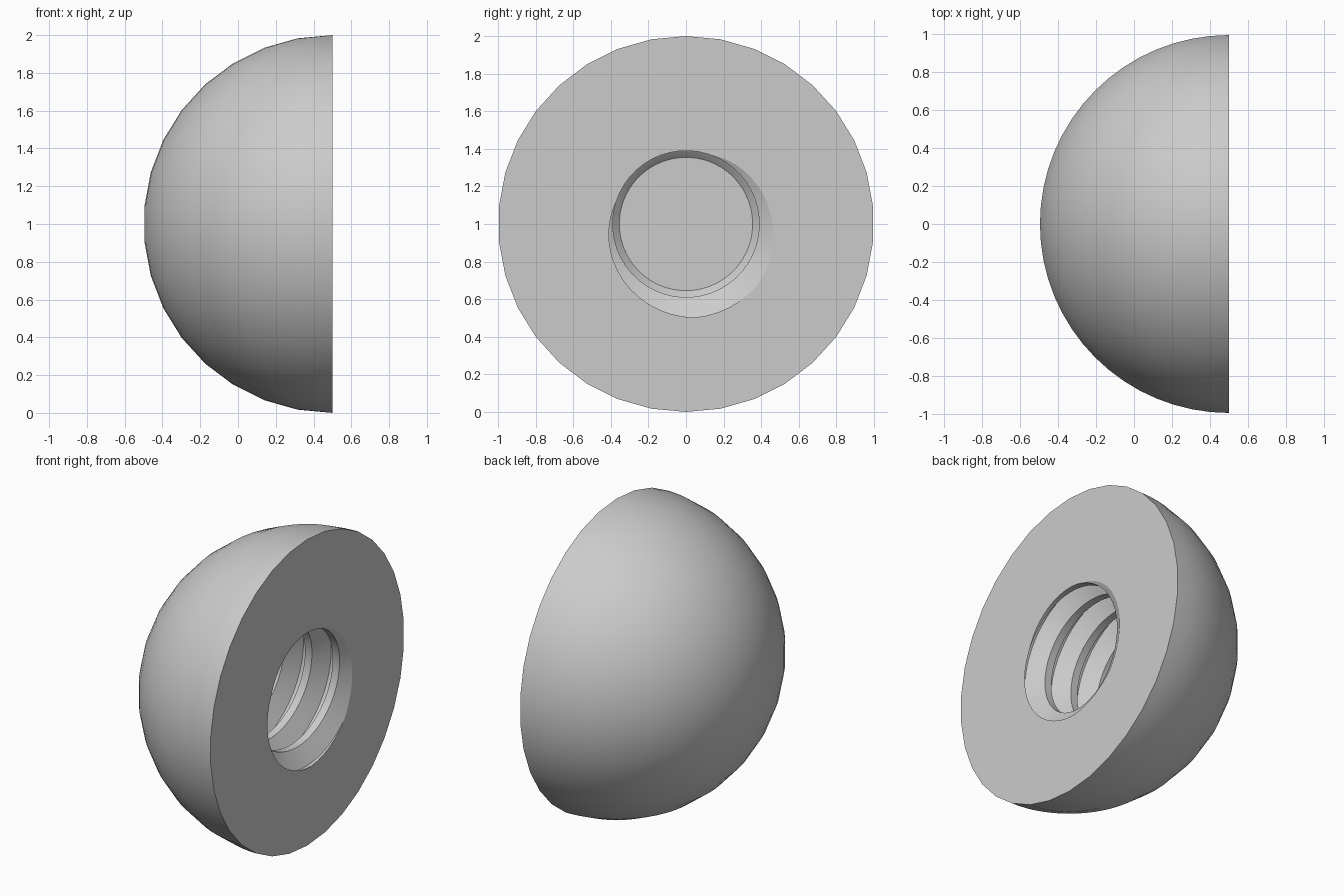
import bpy, bmesh
from math import sin, cos, pi, radians

cube = bpy.data.objects.get("Cube")
if cube:
    bpy.data.objects.remove(cube)

FACE_X, MID_Z = 0.5, 1.0           # flat face plane and centre height
RINGS, SEGMENTS = 17, 32           # dome resolution
PITCH, MINOR, MAJOR = 0.2, 0.39, 0.5
DEPTH, SIDES, TURNS = 0.75, 48, 6
START = radians(-62.5)             # where the groove is deepest at the mouth

grey = bpy.data.materials.new("plain_grey")
grey.use_nodes = True
grey.diffuse_color = (0.6, 0.6, 0.6, 1)
grey.node_tree.nodes["Principled BSDF"].inputs["Base Color"].default_value = (0.6, 0.6, 0.6, 1)

bm = bmesh.new()


def grid(rows):
    """Join neighbouring rows of points with quads."""
    rows = [[bm.verts.new(p) for p in row] for row in rows]
    for a, b in zip(rows, rows[1:]):
        for i in range(len(a) - 1):
            bm.faces.new((a[i], a[i + 1], b[i + 1], b[i]))


def groove_radius(u, depth):
    """Flat crest, sloped flank and flat root, fading out at the blind end."""
    away = abs((u + PITCH / 2) % PITCH - PITCH / 2)
    height = (PITCH * 3 / 8 - away) / (PITCH * 5 / 16)
    height = max(0, min(1, height)) * min(1, (DEPTH - depth) / 0.08)
    return MINOR + (MAJOR - MINOR) * height


def bore_point(angle, radius, depth):
    return (FACE_X - depth, radius * cos(angle), MID_Z + radius * sin(angle))


# Dome: half turn of a stepped profile about the vertical axis
grid([[(FACE_X + sin(pi * r / RINGS) * cos(pi / 2 + pi * s / SEGMENTS),
        sin(pi * r / RINGS) * sin(pi / 2 + pi * s / SEGMENTS),
        MID_Z + cos(pi * r / RINGS)) for s in range(SEGMENTS + 1)]
      for r in range(RINGS + 1)])

# Threaded bore: rows follow the right-hand helix and stop at mouth and end
steps = [PITCH * k / 16 for k in (-6, -1, 1, 6)]
columns = []
for i in range(SIDES + 1):
    angle = START + 2 * pi * i / SIDES
    shift = PITCH * i / SIDES
    column = []
    for turn in range(-1, TURNS):
        for step in steps:
            depth = max(0, min(DEPTH, step + turn * PITCH - shift))
            column.append(bore_point(angle, groove_radius(depth + shift, depth), depth))
    column.append(bore_point(angle, 0.355, DEPTH + 0.035))   # tapered end
    columns.append(column)
grid(columns)

bmesh.ops.remove_doubles(bm, verts=bm.verts, dist=0.0004)
bmesh.ops.dissolve_degenerate(bm, edges=bm.edges, dist=0.0001)

# Bore floor, then the flat face between the dome rim and the bore mouth
open_edges = [e for e in bm.edges if e.is_boundary]
floor = [e for e in open_edges if all(v.co.x < FACE_X - DEPTH for v in e.verts)]
rim = [e for e in open_edges if all(abs(v.co.x - FACE_X) < 0.001 for v in e.verts)]
bmesh.ops.edgeloop_fill(bm, edges=floor)
bmesh.ops.triangle_fill(bm, edges=rim, use_beauty=True, normal=(1, 0, 0))
bmesh.ops.recalc_face_normals(bm, faces=bm.faces)

mesh = bpy.data.meshes.new("threaded_half_ball")
bm.to_mesh(mesh)
bm.free()
mesh.materials.append(grey)
ball = bpy.data.objects.new("threaded_half_ball", mesh)
bpy.context.collection.objects.link(ball)
bpy.ops.object.select_all(action='DESELECT')
ball.select_set(True)
bpy.context.view_layer.objects.active = ball
bpy.ops.object.shade_smooth_by_angle(angle=radians(25))
